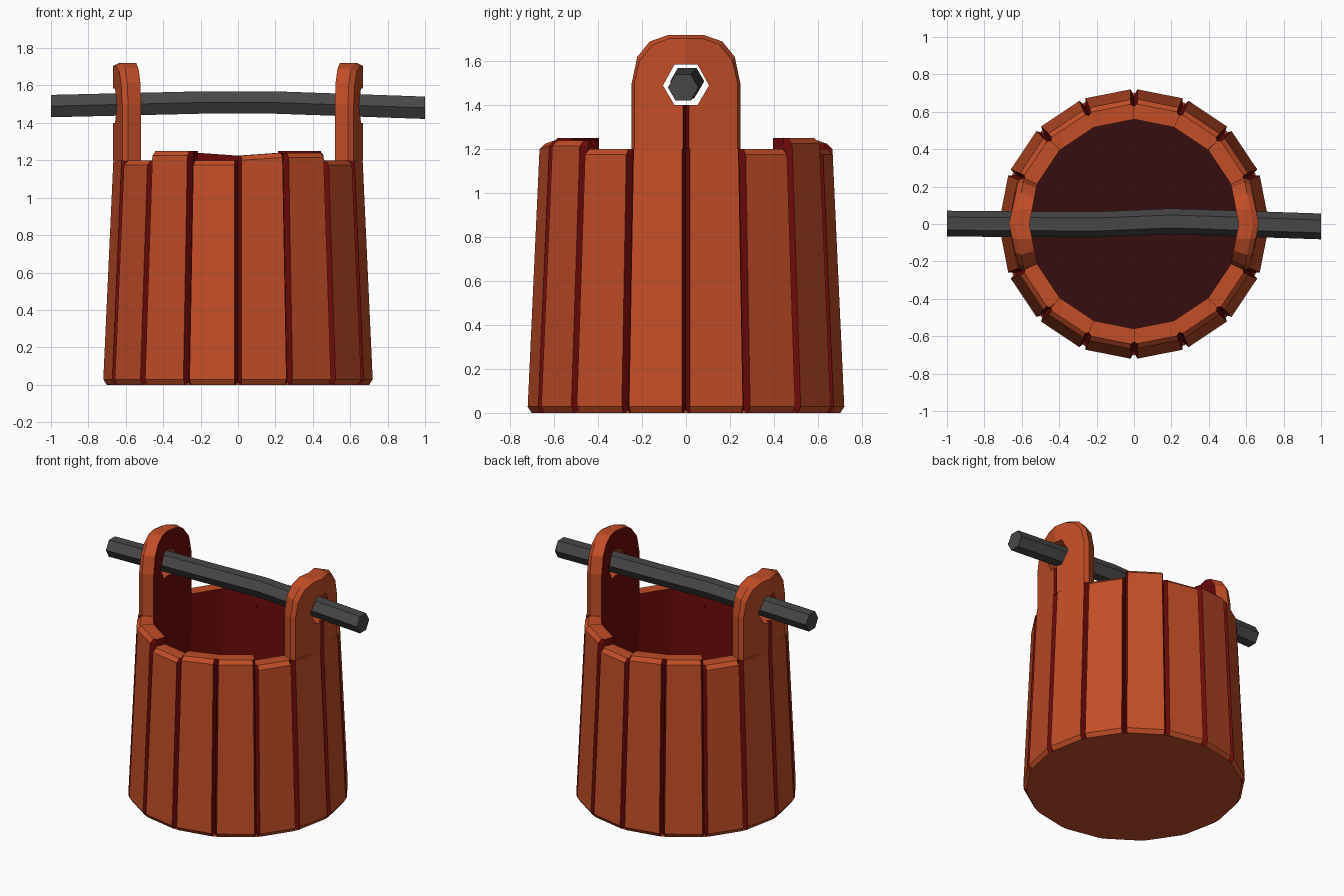
import bpy, bmesh, math
from mathutils import Vector

if "Cube" in bpy.data.objects:
    bpy.data.objects.remove(bpy.data.objects["Cube"])


def mat(name, col):
    m = bpy.data.materials.new(name)
    m.diffuse_color = (*col, 1)
    m.use_nodes = True
    m.node_tree.nodes["Principled BSDF"].inputs["Base Color"].default_value = m.diffuse_color
    return m


WOOD = mat("orange_wood", (0.54, 0.075, 0.020))
RED = mat("dark_red_gap", (0.155, 0.003, 0.003))
FLOOR = mat("dark_maroon_floor", (0.036, 0.004, 0.004))
IRON = mat("dark_grey_bar", (0.066, 0.063, 0.063))


def finish(bm, name, mats):
    bmesh.ops.recalc_face_normals(bm, faces=bm.faces)
    me = bpy.data.meshes.new(name)
    bm.to_mesh(me)
    bm.free()
    for m in mats:
        me.materials.append(m)
    ob = bpy.data.objects.new(name, me)
    bpy.context.collection.objects.link(ob)
    return ob


STEP = math.pi / 8
R_BOT, R_TOP, Z_RIM = 0.725, 0.67, 1.2


def radius(z):
    return R_BOT + (R_TOP - R_BOT) * z / Z_RIM


def stave(index, z0, z1, ear):
    """One wall board; top may slope from z0 to z1; red V gaps along its sides."""
    bm = bmesh.new()
    a = index * STEP
    d0 = Vector((math.cos(a), math.sin(a), 0))
    d1 = Vector((math.cos(a + STEP), math.sin(a + STEP), 0))
    t = (d1 - d0).normalized()

    def ring(za, zb, inset):
        ri = 0.58 - 0.02 * za / Z_RIM
        ra, rb = radius(za) - inset, radius(zb) - inset
        ga, gb = radius(za) - 0.04, radius(zb) - 0.04
        pts = [(d0 * ri, za), (d0 * ga, za), (d0 * ra + t * 0.018, za),
               (d1 * rb - t * 0.018, zb), (d1 * gb, zb), (d1 * ri, zb)]
        return [bm.verts.new((p.x, p.y, z)) for p, z in pts]

    c = 0 if ear else 0.025
    rings = [ring(0, 0, 0.02), ring(0.028, 0.028, 0)]
    if not ear:
        rings.append(ring(z0 - c, z1 - c, 0))
    rings.append(ring(z0, z1, c))
    for lo, hi in zip(rings, rings[1:]):
        for k in range(6):
            n = (k + 1) % 6
            f = bm.faces.new((lo[k], lo[n], hi[n], hi[k]))
            f.material_index = 0 if k == 2 else 1
    bm.faces.new(rings[0])
    bm.faces.new(rings[-1])
    finish(bm, f"stave_{index + 1}", [WOOD, RED])


# Wall boards: the pattern of heights repeats after half a turn
heights = [(1.2, 1.2), (1.2, 1.2), (1.25, 1.25), (1.2, 1.2),
           (1.225, 1.24), (1.24, 1.24), (1.2, 1.2), (1.2, 1.2)]
for i in range(16):
    stave(i, *heights[i % 8], i % 8 in (0, 7))

# Bottom: wooden underside with dark inner floor
bm = bmesh.new()


def disc(r, z):
    return [bm.verts.new((r * math.cos(k * STEP), r * math.sin(k * STEP), z)) for k in range(16)]


low, high = disc(0.702, 0), disc(0.60, 0.08)
bm.faces.new(low)
bm.faces.new(high).material_index = 1
for k in range(16):
    n = (k + 1) % 16
    bm.faces.new((low[k], low[n], high[n], high[k]))
finish(bm, "bucket_bottom", [WOOD, FLOOR])

# Ears: half outline (y, z) around half of the hexagonal hole
HALF = [(0, 1.2), (0, 1.4), (0.052, 1.4), (0.105, 1.49), (0.052, 1.585), (0, 1.585),
        (0, 1.72), (0.08, 1.72), (0.165, 1.69), (0.222, 1.62), (0.247, 1.5), (0.247, 1.2)]


def ear(name, turn):
    bm = bmesh.new()
    for side in (1, -1):
        layers = []
        for level in range(3):  # inner face, shoulder, bevelled outer face
            loop = []
            for k, (y, z) in enumerate(HALF):
                x = (0.56, 0.637, 0.668)[level] - 0.199 * y
                if level == 0 and y > 0.12:
                    x, y = 0.56 - 0.17 * y, y * 0.865
                if level == 2:
                    if k < 2:
                        y = 0.014
                    elif k > 6:
                        y -= 0.004 if k == 7 else 0.012
                        z -= 0 if k > 9 else 0.016
                    elif k == 6:
                        z -= 0.016
                loop.append(bm.verts.new((x * turn, side * y * turn, z)))
            layers.append(loop)
        for lv in range(2):
            for k in range(len(HALF)):
                n = (k + 1) % len(HALF)
                if k == 5 or k == 11 or (k == 0 and lv == 0):
                    continue  # joint faces hidden inside
                f = bm.faces.new((layers[lv][k], layers[lv][n],
                                  layers[lv + 1][n], layers[lv + 1][k]))
                f.material_index = 1 if k == 0 else 0
        bm.faces.new(layers[0]).material_index = 1
        bm.faces.new(layers[2])
    bmesh.ops.remove_doubles(bm, verts=bm.verts, dist=0.0005)
    finish(bm, name, [WOOD, RED])


ear("right_ear", 1)
ear("left_ear", -1)

# Carrying bar: slightly crooked hexagonal rod
bm = bmesh.new()
rings = []
for x, y, z in [(-1, 0.002, 1.49), (-0.2, -0.003, 1.509), (0.2, 0.014, 1.509), (1, -0.013, 1.481)]:
    rings.append([bm.verts.new((x, y + 0.069 * math.cos(k * math.pi / 3),
                                z + 0.069 * math.sin(k * math.pi / 3))) for k in range(6)])
for a, b in zip(rings, rings[1:]):
    for k in range(6):
        n = (k + 1) % 6
        bm.faces.new((a[k], a[n], b[n], b[k]))
bm.faces.new(rings[0])
bm.faces.new(rings[-1])
finish(bm, "carrying_bar", [IRON])
